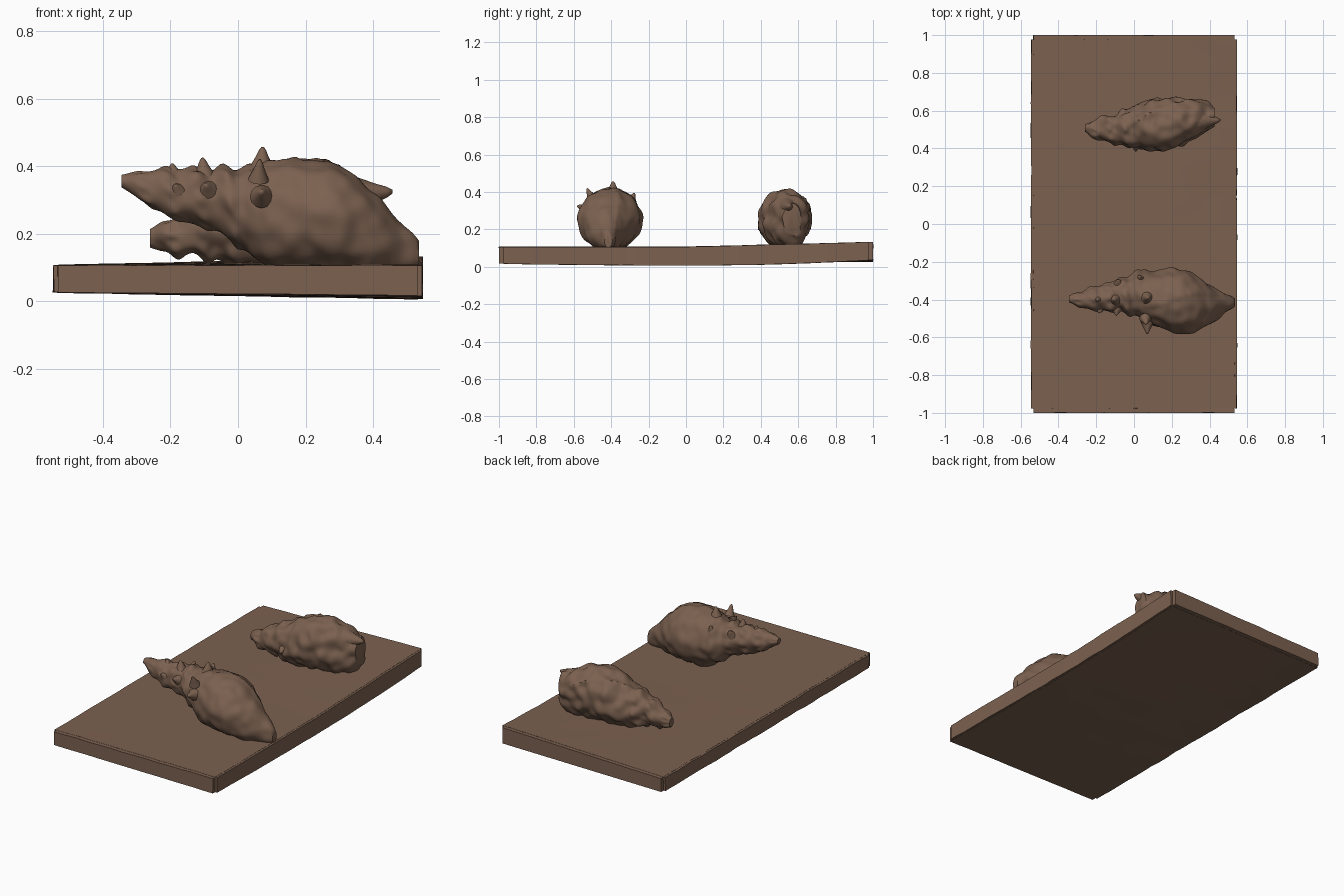
import bpy, bmesh, math, random
from mathutils import Vector, noise

random.seed(4)
if "Cube" in bpy.data.objects:
    bpy.data.objects.remove(bpy.data.objects["Cube"], do_unlink=True)

# One clay-brown colour for everything
clay = bpy.data.materials.new("clay_brown")
clay.use_nodes = True
clay.diffuse_color = (0.2, 0.12, 0.08, 1)
clay.node_tree.nodes["Principled BSDF"].inputs["Base Color"].default_value = clay.diffuse_color


def finish(name, bm, angle=50):
    bmesh.ops.recalc_face_normals(bm, faces=bm.faces)
    mesh = bpy.data.meshes.new(name)
    bm.to_mesh(mesh)
    bm.free()
    mesh.materials.append(clay)
    obj = bpy.data.objects.new(name, mesh)
    bpy.context.collection.objects.link(obj)
    bpy.ops.object.select_all(action="DESELECT")
    obj.select_set(True)
    bpy.context.view_layer.objects.active = obj
    bpy.ops.object.shade_smooth_by_angle(angle=math.radians(angle))
    return obj


def spline(keys, x):
    """Smooth interpolation of rows (x, z_low, z_high, y_low, y_high)."""
    i = max(k for k in range(len(keys) - 1) if keys[k][0] <= x)
    a, b = keys[i], keys[i + 1]
    p, n = keys[max(i - 1, 0)], keys[min(i + 2, len(keys) - 1)]
    h = b[0] - a[0]
    t = (x - a[0]) / h
    out = []
    for c in range(1, 5):
        m0 = (b[c] - p[c]) / (b[0] - p[0]) * h
        m1 = (n[c] - a[c]) / (n[0] - a[0]) * h
        out.append((2*t**3 - 3*t*t + 1) * a[c] + (t**3 - 2*t*t + t) * m0
                   + (3*t*t - 2*t**3) * b[c] + (t**3 - t*t) * m1)
    return out


def shell(name, keys, spire_end, lip_angle, rough):
    """Loft of elliptic rings: whorled spire, smooth body, raised lip line."""
    bm = bmesh.new()
    rings, sides = 90, 64
    x0, x1 = keys[0][0], keys[-1][0]
    loops = []
    for i in range(rings + 1):
        x = x0 + (x1 - x0) * i / rings
        zl, zh, yl, yh = spline(keys, min(x, x1 - 1e-5))
        spire = min(1, max(0, (spire_end - x) / 0.06))
        loop = []
        for j in range(sides):
            a = 2 * math.pi * j / sides
            y, z = math.cos(a), math.sin(a)
            # spiral suture with knobs along it
            whorl = math.sin(2 * math.pi * (x - x0) / 0.085 - a)
            s = 1 + spire * (0.07 * whorl + 0.06 * max(0, whorl) * math.cos(8 * a))
            # lip ridge sweeping along the body
            d = math.remainder(a - lip_angle + 3 * (x - spire_end), 2 * math.pi)
            fade = (1 - spire) * min(1, (x1 - x) / 0.08)
            s += 0.07 * fade * math.exp(-abs(d) / 0.16) * (1 if d < 0 else math.exp(-d * 14))
            p = Vector((x, (yl + yh) / 2 + y * s * (yh - yl) / 2,
                        (zl + zh) / 2 + z * s * (zh - zl) / 2))
            p += Vector((0, y, z)) * rough * noise.noise(p * 17)
            loop.append(bm.verts.new(p))
        loops.append(loop)
    for a, b in zip(loops, loops[1:]):
        for j in range(sides):
            k = (j + 1) % sides
            bm.faces.new((a[j], a[k], b[k], b[j]))
    bm.faces.new(loops[0])
    bm.faces.new(loops[-1])
    return finish(name, bm)


def spike(name, base, tip, radius):
    """Rounded horn with a flared foot."""
    bm = bmesh.new()
    base, tip = Vector(base), Vector(tip)
    rot = (tip - base).to_track_quat("Z", "Y")
    loops = []
    for t, r in ((0, 1.3), (.3, .95), (.6, .6), (.85, .36), (1, .12)):
        loops.append([bm.verts.new(base.lerp(tip, t) + rot @ Vector(
            (radius * r * math.cos(k * math.pi / 6), radius * r * math.sin(k * math.pi / 6), 0)))
            for k in range(12)])
    for a, b in zip(loops, loops[1:]):
        for k in range(12):
            bm.faces.new((a[k], a[(k + 1) % 12], b[(k + 1) % 12], b[k]))
    bm.faces.new(loops[-1])
    finish(name, bm, 60)


# Base slab, slightly warped, with worn edges
bm = bmesh.new()
bmesh.ops.create_cube(bm, size=1)
bmesh.ops.bevel(bm, geom=bm.edges[:], offset=0.012, segments=2, affect="EDGES")
for axis, cuts in ((0, 14), (1, 28)):
    for c in range(1, cuts):
        normal = Vector((axis == 0, axis == 1, 0))
        bmesh.ops.bisect_plane(bm, geom=bm.verts[:] + bm.edges[:] + bm.faces[:],
                               plane_co=normal * (c / cuts - .5), plane_no=normal)
for v in bm.verts:
    x, y = v.co.x * 1.09, v.co.y * 2
    u = v.co.x + .5
    top = 0.108 + 0.026 * max(0, y) * u
    low = 0.026 - 0.02 * u + 0.03 * u * y * y * (1 if y > 0 else .35)
    worn = 0.006 * noise.noise(Vector((x * 9, y * 9, v.co.z * 4)))
    z = low + (top - low) * (v.co.z + .5)
    v.co = Vector((x + worn * (abs(v.co.x) > .48), y + .5 * worn * (abs(y) > .97), z + .3 * worn))
finish("base_slab", bm, 40)

# Front shell: spire raised off the slab, large swollen body
front_keys = [
    (-.345, .335, .37, -.415, -.385), (-.25, .275, .39, -.45, -.345),
    (-.15, .235, .395, -.465, -.32), (-.07, .21, .395, -.465, -.29),
    (.02, .15, .40, -.495, -.25), (.1, .10, .412, -.535, -.25),
    (.2, .09, .42, -.57, -.235), (.3, .09, .40, -.575, -.26),
    (.4, .09, .325, -.535, -.325), (.47, .095, .245, -.48, -.365),
    (.535, .10, .18, -.435, -.395)]
shell("front_shell", front_keys, .06, 2.0, .012)

# Back shell: lies on the slab, with a blunt flared end
back_keys = [
    (-.26, .17, .21, .495, .525), (-.2, .145, .245, .45, .555),
    (-.1, .125, .30, .43, .58), (0, .105, .345, .405, .62),
    (.1, .10, .39, .39, .66), (.2, .10, .415, .40, .665),
    (.3, .105, .395, .44, .66), (.39, .12, .35, .495, .645),
    (.425, .16, .335, .52, .625)]
shell("back_shell", back_keys, .02, 1.3, .02)

# Shoulder horns and spire knobs
horns = [
    ((.07, -.39, .39), (.073, -.39, .457), .030),
    ((.06, -.50, .36), (.065, -.53, .42), .024),
    ((.07, -.52, .31), (.07, -.582, .325), .027),
    ((.03, -.30, .34), (.03, -.275, .395), .026),
    ((-.10, -.40, .37), (-.105, -.40, .425), .026),
    ((-.09, -.45, .33), (-.095, -.485, .345), .022),
    ((-.08, -.32, .35), (-.085, -.295, .385), .024),
    ((-.19, -.40, .37), (-.195, -.40, .408), .022),
    ((-.18, -.45, .33), (-.185, -.472, .345), .018)]
for i, (base, tip, radius) in enumerate(horns):
    spike(f"front_shell_horn_{i + 1}", base, tip, radius)
spike("back_shell_lip_point", (.34, .545, .315), (.457, .55, .325), .045)
spike("back_shell_knob", (.01, .44, .22), (.01, .385, .2), .03)
